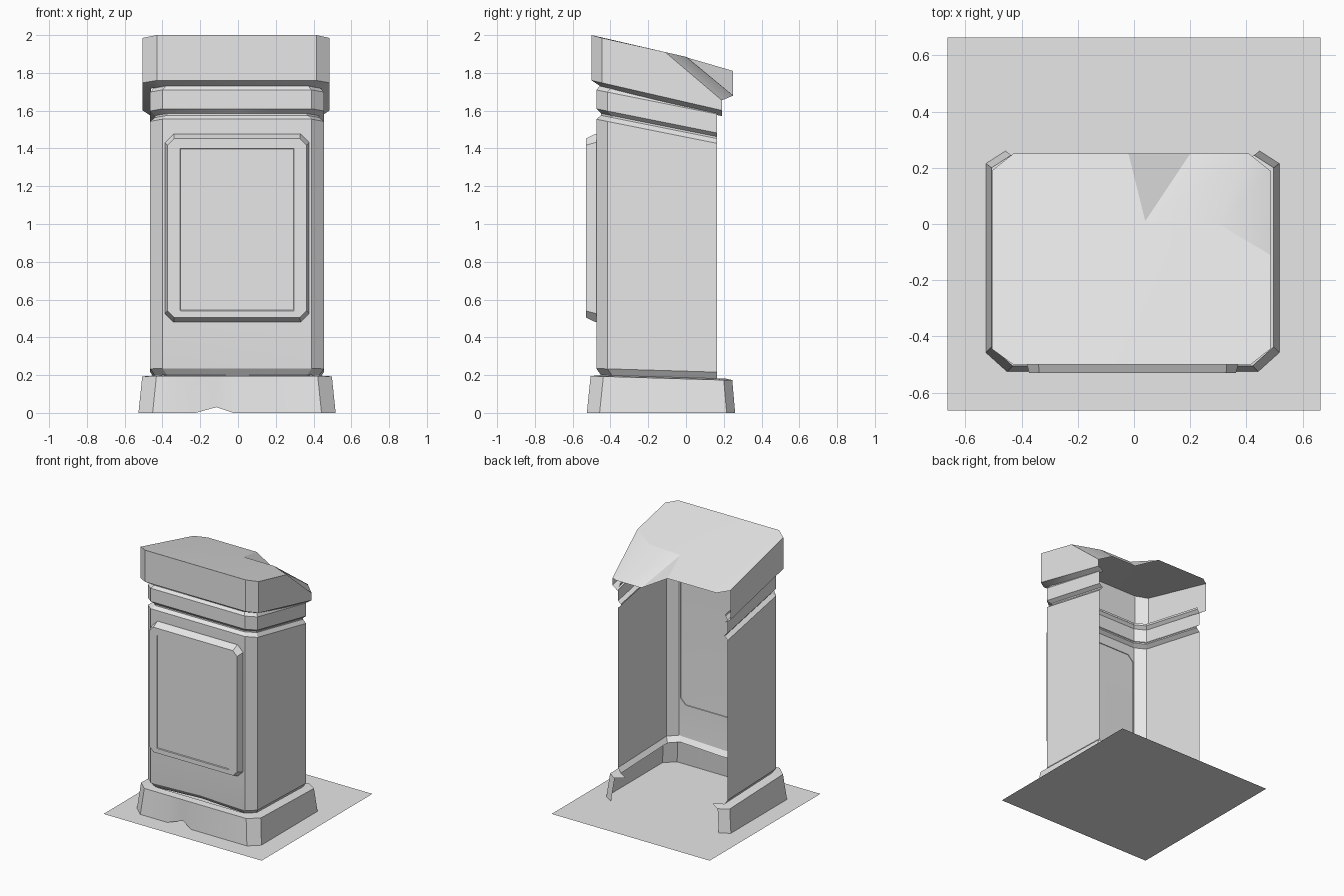
import bpy, bmesh, math

cube = bpy.data.objects.get("Cube")
if cube:
    bpy.data.objects.remove(cube)

grey = bpy.data.materials.new("plain_grey")
grey.use_nodes = True
colour = (0.8, 0.8, 0.8, 1)
grey.diffuse_color = colour
grey.node_tree.nodes["Principled BSDF"].inputs["Base Color"].default_value = colour

CX = -0.005  # the kiosk sits slightly off centre


def finish(name, bm, smooth=True):
    bmesh.ops.recalc_face_normals(bm, faces=bm.faces)
    mesh = bpy.data.meshes.new(name)
    bm.to_mesh(mesh)
    bm.free()
    obj = bpy.data.objects.new(name, mesh)
    bpy.context.collection.objects.link(obj)
    mesh.materials.append(grey)
    if smooth:
        bpy.ops.object.select_all(action="DESELECT")
        obj.select_set(True)
        bpy.context.view_layer.objects.active = obj
        bpy.ops.object.shade_smooth_by_angle(angle=math.radians(25))
    return obj


def loft(bm, rings, closed=False):
    """Skin a list of rings with quads and return the vertices."""
    rows = [[bm.verts.new(p) for p in ring] for ring in rings]
    for low, high in zip(rows, rows[1:]):
        count = len(low)
        for i in range(count if closed else count - 1):
            j = (i + 1) % count
            bm.faces.new((low[i], low[j], high[j], high[i]))
    return rows


def outline(half, front, back, z, slope, chamfer=0.065, middle=()):
    """U-shaped wall outline, open at the back; z falls towards the back."""
    left = [(-half, back), (-half, front + chamfer * 0.9), (chamfer - half, front)]
    right = [(-x, y) for x, y in reversed(left)]
    pts = left + [(x, front) for x in middle] + right
    return [(CX + x, y, z - slope * (y - front)) for x, y in pts]


# Ground slab
bm = bmesh.new()
s = 0.663
bm.faces.new([bm.verts.new(p) for p in ((-s, -s, 0), (s, -s, 0), (s, s, 0), (-s, s, 0))])
finish("ground_sheet", bm, False)

# Flared plinth with a broken notch in the front and short returns at the back
bm = bmesh.new()
rings = []
for half, front, back, z in ((0.522, -0.525, 0.215, 0), (0.502, -0.505, 0.2, 0.195),
                             (0.435, -0.45, 0.165, 0.2)):
    ring = outline(half, front, back, z, 0.03 if z else 0, 0.075, (-0.22, -0.11, -0.02))
    if z == 0:
        x, y, _ = ring[4]
        ring[4] = (x, y + 0.03, 0.03)
    for end, inward in ((0, 1), (-1, -1)):
        x, y, h = ring[end]
        tip = (x + inward * 0.07, y + 0.045, h)
        ring.insert(0 if end == 0 else len(ring), tip)
    rings.append(ring)
loft(bm, rings)
finish("plinth", bm)

# Main shell: inset foot, walls, groove, band and neck
bm = bmesh.new()
rings = []
for offset, z, slope, dent in ((-0.025, 0.2, 0.03, 0.03), (0, 0.235, 0.03, 0.025),
                               (0, 0.45, 0.03, 0), (0, 1.555, 0.2, 0),
                               (-0.025, 1.575, 0.2, 0), (-0.025, 1.585, 0.2, 0),
                               (0, 1.61, 0.2, 0), (0, 1.71, 0.2, 0),
                               (-0.018, 1.73, 0.2, 0), (-0.018, 1.745, 0.2, 0)):
    ring = outline(0.46 + offset, -0.475 - offset, 0.165, z, slope, middle=(0,))
    x, y, h = ring[3]
    ring[3] = (x, y + dent, h)
    rings.append(ring)
loft(bm, rings)
finish("shell_walls", bm)

# Roof with a collapsed rear corner
bm = bmesh.new()
roof = {
    "rear_r": (0.485, 0.19, 1.655), "fold_r": (0.485, -0.11, 1.91),
    "side_r": (0.485, -0.445, 1.985), "front_r": (0.415, -0.5, 2.0),
    "front_l": (-0.43, -0.5, 2.0), "side_l": (-0.505, -0.445, 1.985),
    "rear_l": (-0.505, 0.19, 1.825), "back_l": (-0.43, 0.25, 1.81),
    "step_top": (-0.02, 0.25, 1.81), "step_low": (0.2, 0.25, 1.68),
    "back_r": (0.41, 0.25, 1.68), "crease": (0.04, 0.01, 1.88), "fold_in": (0.3, 0, 1.885),
}
v = {key: bm.verts.new(p) for key, p in roof.items()}
for names in ("front_l front_r side_r fold_r fold_in crease",
              "front_l crease step_top back_l rear_l side_l",
              "crease step_low step_top", "fold_in fold_r rear_r back_r",
              "crease fold_in back_r step_low"):
    bm.faces.new([v[n] for n in names.split()])
# Fascia below the roof edge, then a lip turned in to the neck
edge = list(roof)[:7]
previous = [v[n] for n in edge]
for inset, drop in ((0, 0), (0.045, 0.03)):
    row = []
    for n in edge:
        x, y, _ = roof[n]
        z = 1.76 - 0.23 * (y + 0.5) - drop
        row.append(bm.verts.new((CX + (x - CX) * (1 - inset * 2),
                                 y + (inset if y < -0.2 else 0), z)))
    for a, b, c, d in zip(previous, previous[1:], row[1:], row):
        bm.faces.new((a, b, c, d))
    previous = row
finish("roof", bm)


# Front display board with clipped corners, bevelled rim and a shallow recess
def clipped(half, low, high, clip, y):
    pts = []
    for sx, z, sz in ((-1, low, 1), (1, low, 1), (1, high, -1), (-1, high, -1)):
        pair = [(sx * half, z + sz * clip), (sx * (half - clip), z)]
        pts += pair if sx * sz < 0 else pair[::-1]
    return [(CX + x, y, z) for x, z in pts]


bm = bmesh.new()
rows = loft(bm, [clipped(0.382, 0.48, 1.477, 0.045, -0.47),
                 clipped(0.38, 0.483, 1.475, 0.045, -0.485),
                 clipped(0.368, 0.505, 1.452, 0.035, -0.53),
                 clipped(0.302, 0.54, 1.4, 0.002, -0.53),
                 clipped(0.3, 0.545, 1.398, 0.002, -0.526)], True)
bm.faces.new(rows[-1])
finish("display_board", bm, False)
